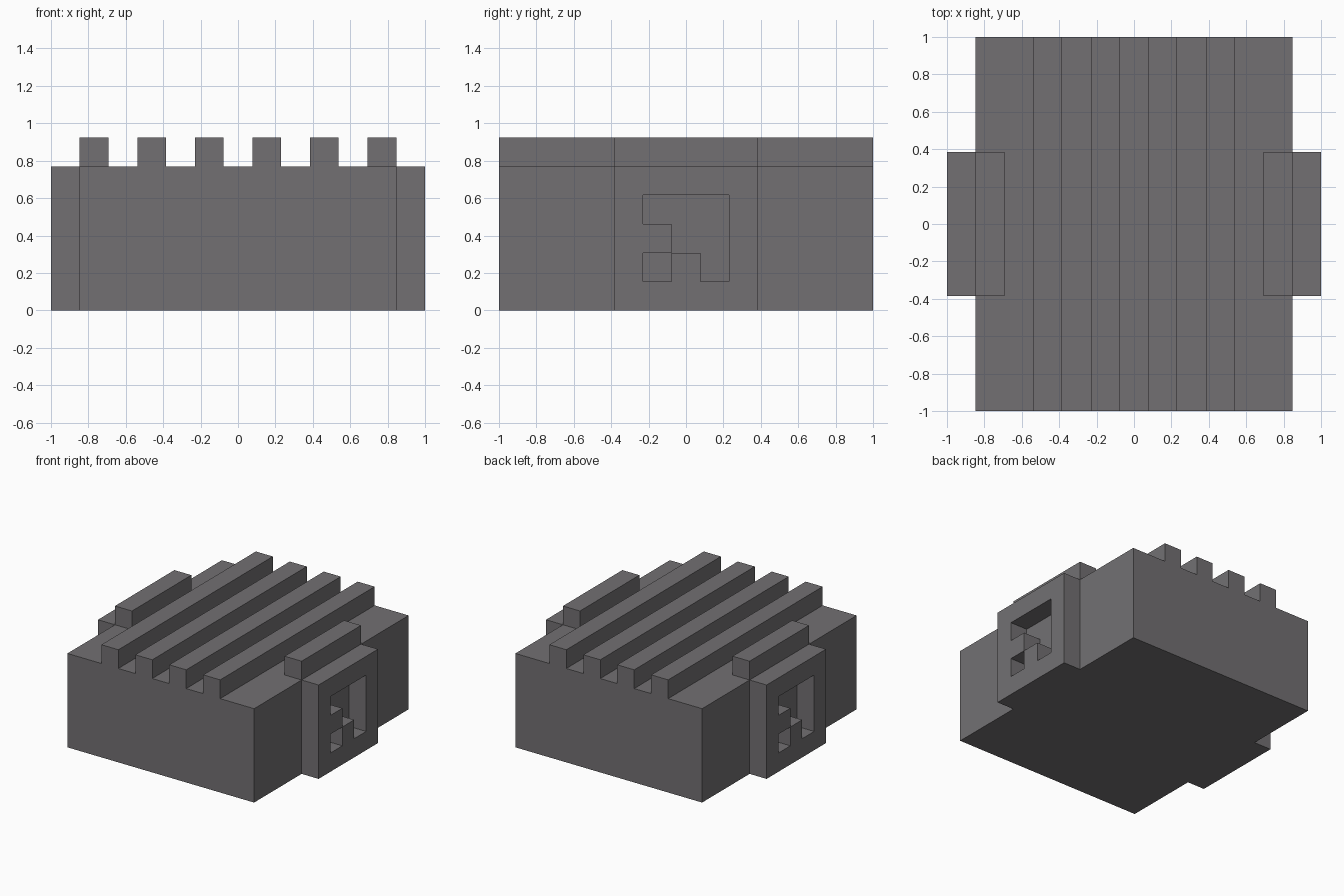
import bpy
import bmesh
import math
from mathutils import Matrix, Vector

default = bpy.data.objects.get("Cube")
if default:
    bpy.data.objects.remove(default, do_unlink=True)

U = 2 / 13  # one building unit: everything sits on this grid

stone = bpy.data.materials.new("warm_grey")
stone.use_nodes = True
COLOUR = (0.17, 0.163, 0.171, 1)
stone.diffuse_color = COLOUR
stone.node_tree.nodes["Principled BSDF"].inputs["Base Color"].default_value = COLOUR


def finish(bm, name, turn=0.0):
    """Scale from units, turn about z and link as a flat-shaded object."""
    bmesh.ops.remove_doubles(bm, verts=bm.verts, dist=0.001)
    bmesh.ops.transform(bm, verts=bm.verts,
                        matrix=Matrix.Rotation(turn, 4, "Z") @ Matrix.Scale(U, 4))
    bmesh.ops.recalc_face_normals(bm, faces=bm.faces)
    mesh = bpy.data.meshes.new(name)
    bm.to_mesh(mesh)
    bm.free()
    mesh.materials.append(stone)
    bpy.context.collection.objects.link(bpy.data.objects.new(name, mesh))


def extrude(bm, faces, offset):
    """Turn flat faces into a solid along the offset."""
    kept = bmesh.ops.extrude_face_region(bm, geom=faces, use_keep_orig=True)
    verts = [g for g in kept["geom"] if isinstance(g, bmesh.types.BMVert)]
    bmesh.ops.translate(bm, verts=verts, vec=Vector(offset))


# Main block with four long ribs, as one notched profile
profile = [(-5.5, 0), (-5.5, 5)]
for left in (-3.5, -1.5, 0.5, 2.5):
    profile += [(left, 5), (left, 6), (left + 1, 6), (left + 1, 5)]
profile += [(5.5, 5), (5.5, 0)]
bm = bmesh.new()
face = bm.faces.new([bm.verts.new((x, -6.5, z)) for x, z in profile])
extrude(bm, [face], (0, 13, 0))
finish(bm, "ribbed_block")

# Cut-out pattern of the side plates, top row first ('.' is open)
PATTERN = ("#####",
           "#...#",
           "##..#",
           "#.#.#",
           "#####")

for side, turn in (("left", 0.0), ("right", math.pi)):
    # Side plate with its recessed pattern
    bm = bmesh.new()
    for row, line in enumerate(PATTERN):
        for col, cell in enumerate(line):
            if cell == "#":
                y, z = col - 2.5, 4 - row
                corners = ((y, z), (y + 1, z), (y + 1, z + 1), (y, z + 1))
                bm.faces.new([bm.verts.new((5.5, a, b)) for a, b in corners])
    bmesh.ops.remove_doubles(bm, verts=bm.verts, dist=0.001)
    extrude(bm, bm.faces[:], (1, 0, 0))
    finish(bm, side + "_plate", turn)

    # Short bar on the shoulder above the plate
    bm = bmesh.new()
    bmesh.ops.create_cube(bm, size=1, matrix=Matrix.Translation((5, 0, 5.5))
                          @ Matrix.Diagonal((1, 5, 1, 1)))
    finish(bm, side + "_shoulder_bar", turn)
